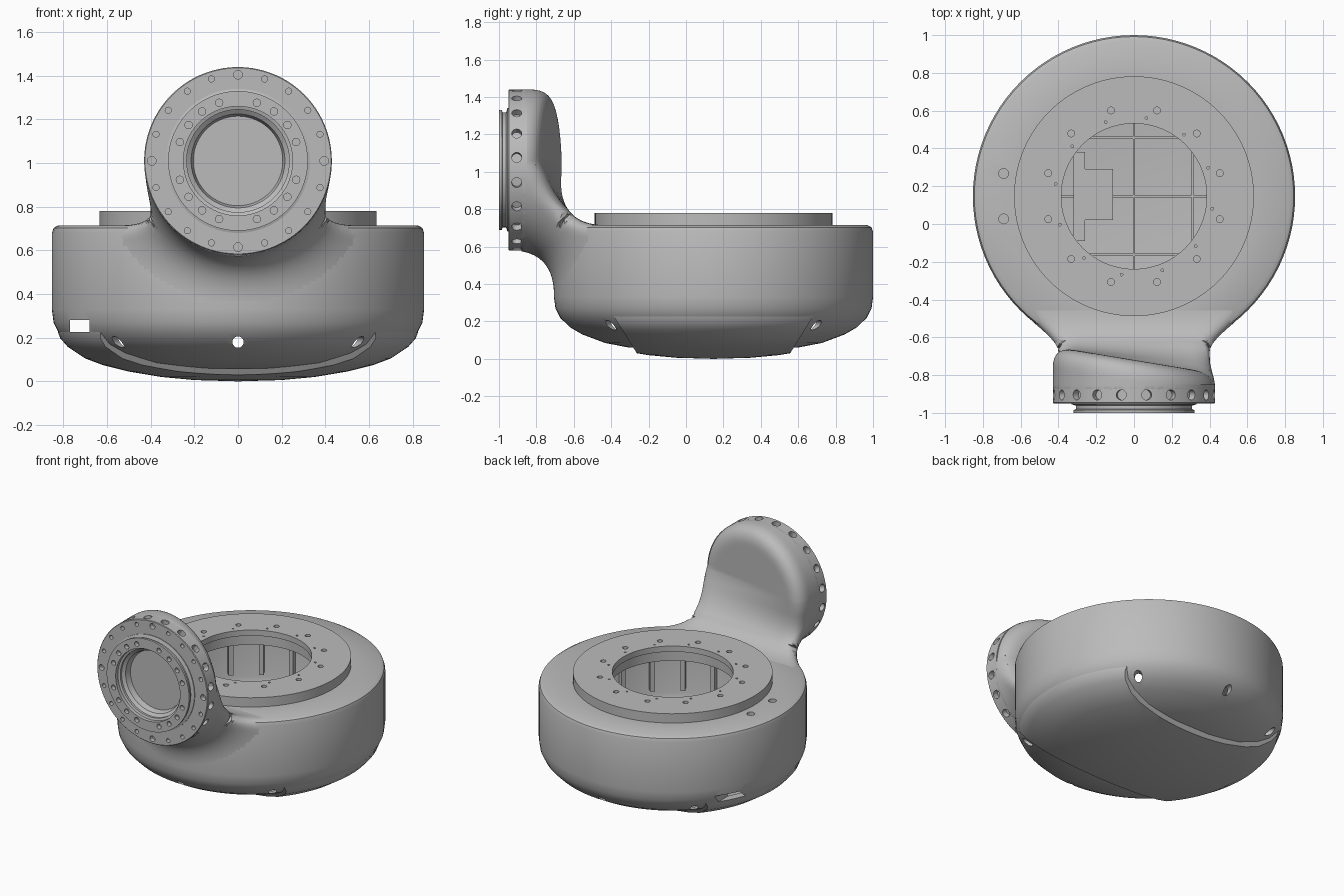
import bpy, bmesh, math
from mathutils import Vector, Matrix

cube = bpy.data.objects.get("Cube")
if cube:
    bpy.data.objects.remove(cube, do_unlink=True)

grey = bpy.data.materials.new("light_grey")
grey.use_nodes = True
grey.diffuse_color = (0.5, 0.5, 0.5, 1)
grey.node_tree.nodes["Principled BSDF"].inputs["Base Color"].default_value = (0.5, 0.5, 0.5, 1)

CY = 0.147        # drum axis in y
R = 0.853         # drum radius
TOP = 0.715       # drum shoulder height
FZ = 1.01         # flange axis height
FR = 0.43         # flange radius
DRUM = Matrix.Translation((0, CY, 0))
FLANGE = Matrix.Translation((0, 0, FZ)) @ Matrix.Rotation(-math.pi / 2, 4, "X")


def finish(bm, name):
    """Turn a bmesh into a named grey object."""
    bmesh.ops.recalc_face_normals(bm, faces=bm.faces)
    mesh = bpy.data.meshes.new(name)
    bm.to_mesh(mesh)
    bm.free()
    mesh.materials.append(grey)
    ob = bpy.data.objects.new(name, mesh)
    bpy.context.collection.objects.link(ob)
    return ob


def activate(ob):
    bpy.ops.object.select_all(action="DESELECT")
    ob.select_set(True)
    bpy.context.view_layer.objects.active = ob


def smooth(ob, degrees=30):
    activate(ob)
    bpy.ops.object.shade_smooth_by_angle(angle=math.radians(degrees))


def lathe(profile, matrix, steps=96):
    """Spin a (radius, height) profile into a closed solid."""
    bm = bmesh.new()
    vs = [bm.verts.new((r, 0, z)) for r, z in profile]
    es = [bm.edges.new(pair) for pair in zip(vs, vs[1:])]
    bmesh.ops.spin(bm, geom=vs + es, cent=(0, 0, 0), axis=(0, 0, 1),
                   angle=math.tau, steps=steps)
    bmesh.ops.remove_doubles(bm, verts=bm.verts, dist=0.0001)
    bm.transform(matrix)
    return bm


def add_box(bm, lo, hi, matrix=Matrix()):
    lo, hi = Vector(lo), Vector(hi)
    m = matrix @ Matrix.Translation((lo + hi) / 2) @ Matrix.Diagonal((*(hi - lo), 1))
    bmesh.ops.create_cube(bm, size=1, matrix=m)


def add_pin(bm, centre, direction, radius, length, segments=16):
    turn = Vector(direction).to_track_quat("Z", "Y").to_matrix().to_4x4()
    bmesh.ops.create_cone(bm, cap_ends=True, segments=segments, radius1=radius, radius2=radius,
                          depth=length, matrix=Matrix.Translation(centre) @ turn)


def cut(ob, bm):
    """Subtract a set of cutters and drop the helper."""
    helper = finish(bm, "cutter")
    helper.hide_render = True
    mod = ob.modifiers.new("holes", "BOOLEAN")
    mod.operation = "DIFFERENCE"
    mod.solver = "EXACT"
    mod.object = helper
    activate(ob)
    bpy.ops.object.modifier_apply(modifier=mod.name)
    bpy.data.objects.remove(helper, do_unlink=True)


def polar(angle, radius):
    a = math.radians(angle)
    return radius * math.cos(a), radius * math.sin(a)


# Hollow drum with domed underside and raised top ring
drum = finish(lathe([
    (0, 0.05), (0.45, 0.06), (0.58, 0.085), (0.7, 0.13), (0.77, 0.17), (0.82, 0.22),
    (0.845, 0.27), (R, 0.33), (R, 0.68), (0.845, 0.703), (0.823, TOP), (0.635, TOP),
    (0.635, 0.78), (0.385, 0.78), (0.385, 0.74), (0.4, 0.74), (0.4, 0.67), (0.78, 0.67),
    (0.78, 0.27), (0.76, 0.2), (0.72, 0.158), (0.6, 0.12), (0.45, 0.095), (0, 0.09)], DRUM), "drum")
holes = bmesh.new()
for a in (45, 90, 135, 225, 270, 315):          # holes low in the side wall
    x, y = polar(a, 0.8)
    add_pin(holes, (x, y + CY, 0.18), (x, y, 0), 0.026, 0.3)
for a in range(15, 375, 30):                    # bolt circle on the raised ring
    x, y = polar(a, 0.47)
    add_pin(holes, (x, y + CY, 0.78), (0, 0, 1), 0.018, 0.08)
    x, y = polar(a + 6, 0.42)
    add_pin(holes, (x, y + CY, 0.78), (0, 0, 1), 0.007, 0.04)
for s in (-1, 1):                               # pair of holes on the shoulder
    add_pin(holes, (-0.69, CY + s * 0.12, TOP), (0, 0, 1), 0.026, 0.06)
add_box(holes, (-0.77, -0.8, 0.225), (-0.68, 1.1, 0.28))
cut(drum, holes)
smooth(drum)

# Raised band across the underside
bm = lathe([(0, 0), (0.2, 0.006), (0.35, 0.02), (0.5, 0.045), (0.62, 0.075), (0.7, 0.105),
            (0.78, 0.158), (0.815, 0.198), (0.825, 0.226), (0.8, 0.205), (0.7, 0.138),
            (0.45, 0.07), (0, 0.06)], DRUM)
for s in (-1, 1):
    bmesh.ops.bisect_plane(bm, geom=bm.verts[:] + bm.edges[:] + bm.faces[:],
                           plane_co=(0, CY + s * 0.41, 0.03), plane_no=(0, s * 0.85, -0.53),
                           clear_outer=True)
    bmesh.ops.holes_fill(bm, edges=[e for e in bm.edges if e.is_boundary], sides=0)
smooth(finish(bm, "bottom_band"))

# Ribs on the inside wall
bm = bmesh.new()
for a in range(0, 360, 15):
    turn = DRUM @ Matrix.Rotation(math.radians(a), 4, "Z")
    add_box(bm, (0.74, -0.015, 0.3), (0.79, 0.015, 0.68), turn)
finish(bm, "wall_ribs")

# Floor ribs and the block standing on them
bm = bmesh.new()
add_box(bm, (-0.006, -0.35, 0.08), (0.006, 0.65, 0.12))
add_box(bm, (-0.5, CY - 0.006, 0.08), (0.5, CY + 0.006, 0.12))
for s in (-1, 1):
    add_box(bm, (-0.31, CY + s * 0.31 - 0.006, 0.08), (0.31, CY + s * 0.31 + 0.006, 0.12))
    add_box(bm, (s * 0.31 - 0.006, CY - 0.31, 0.08), (s * 0.31 + 0.006, CY + 0.31, 0.12))
finish(bm, "floor_ribs")
bm = bmesh.new()
add_box(bm, (-0.28, 0.02, 0.08), (-0.11, 0.29, 0.15))
add_box(bm, (-0.32, -0.09, 0.08), (-0.26, 0.38, 0.15))
finish(bm, "floor_block")

# Round flange with its stepped socket
flange = finish(lathe([
    (0, -0.9), (0.205, -0.9), (0.215, -0.94), (0.235, -0.955), (0.235, -0.97), (0.25, -0.975),
    (0.25, -1), (0.32, -1), (0.32, -0.985), (0.307, -0.98), (0.307, -0.962), (0.33, -0.955),
    (0.33, -0.95), (FR - 0.004, -0.95), (FR, -0.946), (FR, -0.85), (0, -0.85)], FLANGE), "flange")
holes = bmesh.new()
for i in range(20):
    x, z = polar(18 * i, 0.395)
    add_pin(holes, (x, -0.95, z + FZ), (0, 1, 0), 0.02 if i % 5 == 0 else 0.014, 0.06)
    if i % 5:
        x, z = polar(18 * i, 0.28)
        add_pin(holes, (x, -1, z + FZ), (0, 1, 0), 0.017, 0.06)
    x, z = polar(18 * i + 9, FR)
    add_pin(holes, (x, -0.905, z + FZ), (x, 0, z), 0.027, 0.08)
cut(flange, holes)
smooth(flange)


# Neck: the drum and the slanted flange back melted together by a smooth blend
def soft_min(a, b, k):
    return min(a, b) - max(k - abs(a - b), 0) ** 2 / (4 * k)


def drum_distance(p):
    side = math.hypot(p.x, p.y - CY) - R
    return -soft_min(-side, TOP - p.z, 0.06)


def neck_distance(p):
    round_side = math.hypot(p.x, p.z - FZ) - FR
    slant = min(max((p.z - 0.8) / 0.25, 0), 1)
    back = p.y + 0.67 + slant * (0.05 + 0.165 * p.x)
    disc = max(-soft_min(-round_side, -back, 0.11), -0.88 - p.y)
    return soft_min(drum_distance(p), disc, 0.24)


bm = bmesh.new()
add_pin(bm, (0, -0.76, FZ), (0, 1, 0), FR, 0.24, 96)
add_pin(bm, (0, CY, 0.45), (0, 0, 1), R, TOP * 0.74, 96)
neck = finish(bm, "neck")
neck.data.remesh_voxel_size = 0.018
activate(neck)
bpy.ops.object.voxel_remesh()
bm = bmesh.new()
bm.from_mesh(neck.data)
far = [v for v in bm.verts if v.co.y > -0.1 or v.co.z < 0.25]
bmesh.ops.delete(bm, geom=far, context="VERTS")
axes = [Vector(row) * 0.001 for row in Matrix.Identity(3)]
for v in bm.verts:
    for _ in range(6):
        d = neck_distance(v.co)
        slope = Vector([(neck_distance(v.co + a) - d) / 0.001 for a in axes])
        v.co -= slope * d / max(slope.length_squared, 0.2)
# keep only what stands clear of the drum
spare = [f for f in bm.faces if all(drum_distance(v.co) < 0.001 for v in f.verts)]
bmesh.ops.delete(bm, geom=spare, context="FACES")
bm.to_mesh(neck.data)
bm.free()
smooth(neck, 40)
